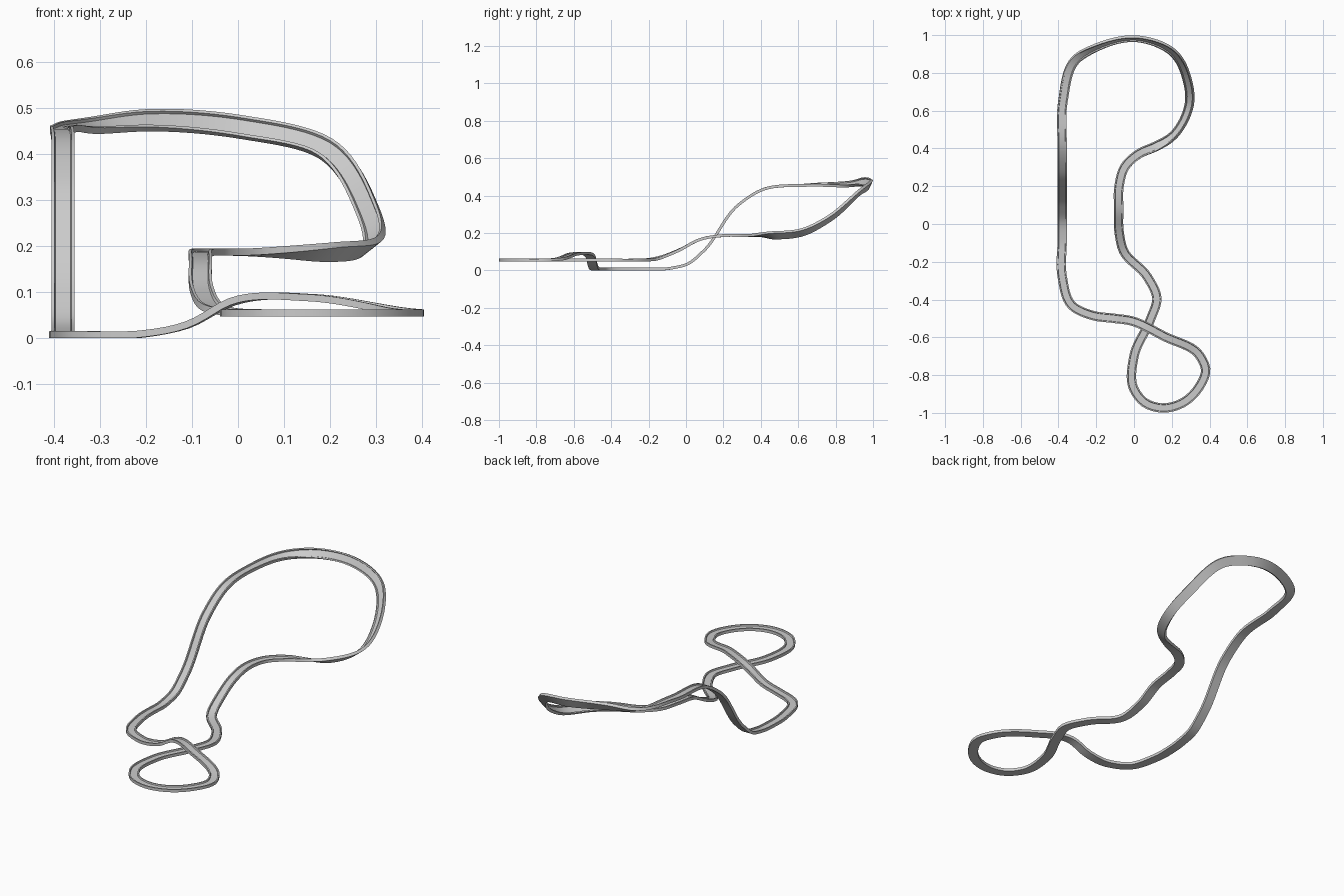
import bpy, bmesh
from math import radians, cos, sin
from mathutils import Vector

if "Cube" in bpy.data.objects:
    bpy.data.objects.remove(bpy.data.objects["Cube"])

LOOP_Z = .055    # height of the flat front loop, used where z is left out
# Control points of the centreline, clockwise from the front of the long straight
LEFT_STRAIGHT = [(-.38, -.28, .008), (-.38, -.08, .012), (-.38, .01, .035), (-.38, .09, .1),
                 (-.38, .28, .35), (-.38, .4, .428)]
BANKED_TURN = [(-.376, .65, .456), (-.308, .87, .462), (-.2, .934, .473), (.01, .981, .458),
               (.188, .922, .413), (.28, .77, .28), (.293, .635, .208), (.198, .46, .187),
               (.108, .408, .187), (.03, .374, .187)]
BANK = [3, 28, 50, 64, 50, 38, 36, 38, 16, 3]    # degrees for each banked point
DESCENT = [(-.05, .3, .187), (-.079, .2, .186), (-.081, .08, .167), (-.079, -.04, .107),
           (-.055, -.143, .067)]
FRONT_LOOP = [(.071, -.28), (.121, -.395), (.087, -.505), (0, -.7), (-.001, -.873),
              (.056, -.945), (.15, -.974), (.257, -.947), (.338, -.873), (.379, -.767)]
OVERPASS = [(.35, -.7, .058), (.161, -.595, .088), (-.013, -.513, .079),
            (-.11, -.499, .029), (-.22, -.484, .008), (-.33, -.43, .008)]

# Channel cross-section: half of it, mirrored to the other side
HALF = [(.025, -.0075), (.025, .0075), (.0185, .0075), (.0165, .001)]
PROFILE = HALF + [(-u, v) for u, v in reversed(HALF)]


def control_points():
    pts = []
    for part in (LEFT_STRAIGHT, BANKED_TURN, DESCENT, FRONT_LOOP, OVERPASS):
        banks = BANK if part is BANKED_TURN else [0] * len(part)
        for p, b in zip(part, banks):
            pts.append(Vector((p[0], p[1], p[2] if len(p) > 2 else LOOP_Z, b)))
    return pts


def smooth_path(pts, spacing=.022):
    """Closed cubic curve through the points, weighted by chord length."""
    n = len(pts)
    chord = [(pts[(i + 1) % n].xyz - pts[i].xyz).length for i in range(n)]
    slope = [(pts[(i + 1) % n] - pts[i]) / chord[i] for i in range(n)]
    tang = [(slope[i - 1] * chord[i] + slope[i] * chord[i - 1]) / (chord[i] + chord[i - 1])
            for i in range(n)]
    out = []
    for i in range(n):
        j, h = (i + 1) % n, chord[i]
        steps = max(2, round(h / spacing))
        for s in range(steps):
            t = s / steps
            e = t * t * (3 - 2 * t)
            p = (pts[i] * (1 - e) + pts[j] * e
                 + tang[i] * (h * t * (1 - t) ** 2) - tang[j] * (h * t * t * (1 - t)))
            p.z = max(p.z, .0075)    # never dip below the ground
            out.append(p)
    return out


def sweep(name, path, profile):
    """Sweep the profile around a closed, banked path."""
    bm = bmesh.new()
    n, m = len(path), len(profile)
    rings = []
    for i, p in enumerate(path):
        tangent = (path[(i + 1) % n].xyz - path[i - 1].xyz).normalized()
        right = tangent.cross(Vector((0, 0, 1))).normalized()
        up = right.cross(tangent)
        b = radians(p.w)
        side, normal = right * cos(b) - up * sin(b), up * cos(b) + right * sin(b)
        rings.append([bm.verts.new(p.xyz + side * u + normal * v) for u, v in profile])
    for i in range(n):
        r, q = rings[i], rings[(i + 1) % n]
        for j in range(m):
            k = (j + 1) % m
            bm.faces.new((r[j], r[k], q[k], q[j]))
    bmesh.ops.recalc_face_normals(bm, faces=bm.faces)
    mesh = bpy.data.meshes.new(name)
    bm.to_mesh(mesh)
    bm.free()
    obj = bpy.data.objects.new(name, mesh)
    bpy.context.collection.objects.link(obj)
    return obj


# Closed race track ribbon
track = sweep("race_track", smooth_path(control_points()), PROFILE)
bpy.context.view_layer.objects.active = track
track.select_set(True)
bpy.ops.object.shade_smooth_by_angle(angle=radians(30))
